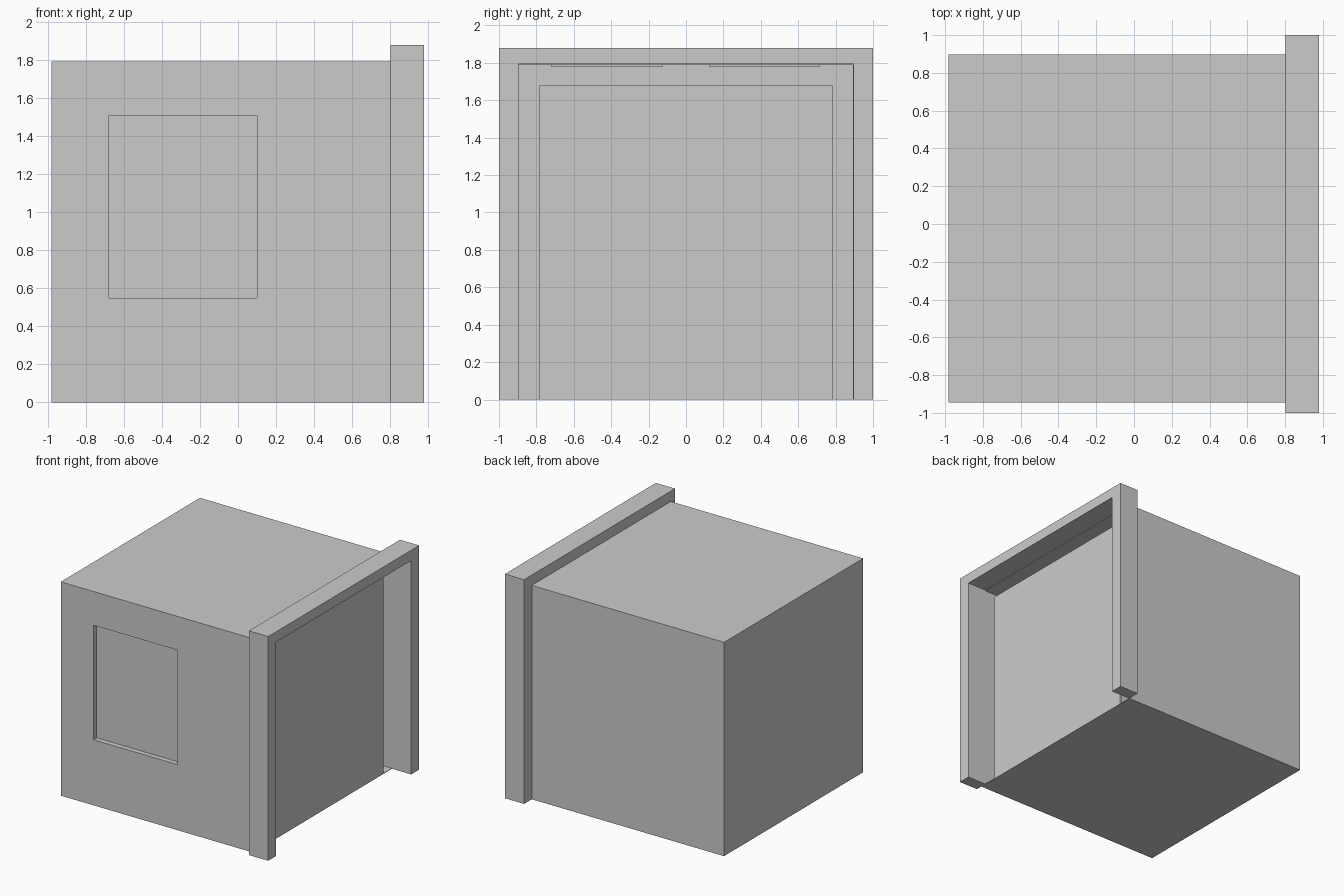
import bpy, bmesh

if "Cube" in bpy.data.objects:
    bpy.data.objects.remove(bpy.data.objects["Cube"])


def box(name, lo, hi):
    """Axis-aligned box from its two opposite corners."""
    me = bpy.data.meshes.new(name)
    bm = bmesh.new()
    bmesh.ops.create_cube(bm, size=1)
    for v in bm.verts:
        for i in range(3):
            v.co[i] = lo[i] if v.co[i] < 0 else hi[i]
    bm.to_mesh(me)
    bm.free()
    ob = bpy.data.objects.new(name, me)
    bpy.context.collection.objects.link(ob)
    return ob


def cut(target, cutter):
    """Subtract a hidden helper from the target."""
    cutter.hide_render = True
    cutter.hide_set(True)
    mod = target.modifiers.new(cutter.name, 'BOOLEAN')
    mod.operation = 'DIFFERENCE'
    mod.solver = 'EXACT'
    mod.object = cutter


X0, XF, X1 = -0.982, 0.802, 0.98   # rear end, frame back, frame front

# Hollow room, open at the +x end, with a shallow blind window in front
room = box("room_shell", (X0, -0.945, 0), (XF, 0.898, 1.793))
cut(room, box("room_cavity_cutter", (X0 + 0.005, -0.898, 0.004), (1.2, 0.894, 1.789)))
cut(room, box("window_cutter", (-0.68, -1.2, 0.55), (0.10, -0.902, 1.51)))

# Portal frame around the opening: U-shaped profile extruded along x
profile = [(-1, 0), (-1, 1.88), (1, 1.88), (1, 0),
           (0.895, 0), (0.895, 1.793), (-0.895, 1.793), (-0.895, 0)]
me = bpy.data.meshes.new("portal_frame")
bm = bmesh.new()
face = bm.faces.new([bm.verts.new((XF, y, z)) for y, z in profile])
ext = bmesh.ops.extrude_face_region(bm, geom=[face], use_keep_orig=True)
for v in (g for g in ext["geom"] if isinstance(g, bmesh.types.BMVert)):
    v.co.x = X1
bmesh.ops.recalc_face_normals(bm, faces=bm.faces)
bm.to_mesh(me)
bm.free()
bpy.context.collection.objects.link(bpy.data.objects.new("portal_frame", me))

# Door panel standing in the opening with a gap at the sides and top
box("door_panel", (XF - 0.015, -0.783, 0), (XF, 0.783, 1.68))

# Two thin panels on the ceiling inside
for side, y0, y1 in (("front", -0.72, -0.125), ("back", 0.125, 0.715)):
    box("ceiling_panel_" + side, (-0.5, y0, 1.777), (0.3, y1, 1.79))
